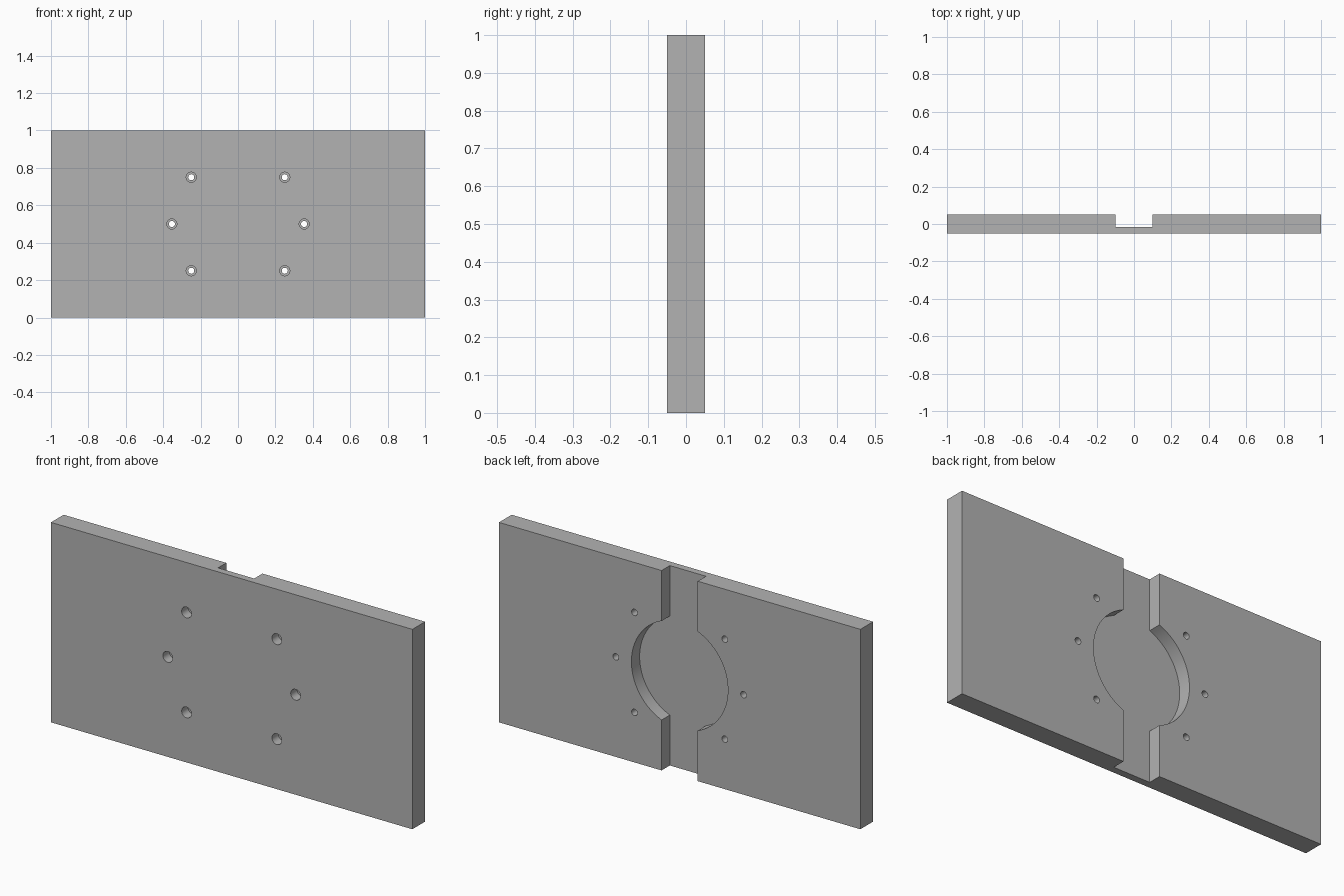
import bpy, bmesh, math

cube = bpy.data.objects.get("Cube")
if cube:
    bpy.data.objects.remove(cube, do_unlink=True)

WIDTH, HEIGHT, HALF_DEPTH = 2.0, 1.0, 0.05
MID = HEIGHT / 2
FLOOR_Y = -0.015       # floor of the channel and round pocket
CHANNEL = 0.1          # half width of the channel
POCKET = 0.267         # radius of the round pocket
BOLT_RING = 0.25 * math.sqrt(2)

steel = bpy.data.materials.new("plain grey")
steel.use_nodes = True
grey = (0.45, 0.45, 0.45, 1)
steel.diffuse_color = grey
steel.node_tree.nodes["Principled BSDF"].inputs["Base Color"].default_value = grey


def prism(name, outlines, y0, y1):
    """Extrude closed x-z outlines from y0 to y1."""
    bm = bmesh.new()
    for outline in outlines:
        face = bm.faces.new([bm.verts.new((x, y0, z)) for x, z in outline])
        ext = bmesh.ops.extrude_face_region(bm, geom=[face])
        verts = [g for g in ext["geom"] if isinstance(g, bmesh.types.BMVert)]
        bmesh.ops.translate(bm, verts=verts, vec=(0, y1 - y0, 0))
    bmesh.ops.recalc_face_normals(bm, faces=bm.faces)
    mesh = bpy.data.meshes.new(name)
    bm.to_mesh(mesh)
    bm.free()
    mesh.materials.append(steel)
    obj = bpy.data.objects.new(name, mesh)
    bpy.context.collection.objects.link(obj)
    return obj


def arc(cx, cz, r, start, end, steps):
    return [(cx + r * math.cos(a), cz + r * math.sin(a))
            for a in (start + (end - start) * i / steps for i in range(steps + 1))]


def circles(r):
    """One circle at each of the six bolt positions."""
    angles = [math.radians(d) for d in (0, 45, 135, 180, 225, 315)]
    return [arc(BOLT_RING * math.cos(a), MID + BOLT_RING * math.sin(a), r,
                0, math.tau, 32)[:-1] for a in angles]


# Flat plate
w = WIDTH / 2
plate = prism("mounting_plate", [[(-w, 0), (w, 0), (w, HEIGHT), (-w, HEIGHT)]],
              -HALF_DEPTH, HALF_DEPTH)

# Vertical channel merged with the round pocket
side = math.acos(CHANNEL / POCKET)
pocket_outline = (
    [(-CHANNEL, -0.1), (CHANNEL, -0.1)]
    + arc(0, MID, POCKET, -side, side, 40)
    + [(CHANNEL, HEIGHT + 0.1), (-CHANNEL, HEIGHT + 0.1)]
    + arc(0, MID, POCKET, math.pi - side, math.pi + side, 40))

cutters = [
    prism("pocket_cutter", [pocket_outline], FLOOR_Y, 0.1),
    prism("counterbore_cutter", circles(0.027), -0.1, 0),
    prism("bolt_hole_cutter", circles(0.016), -0.2, 0.2),
]

# Cut the plate, then drop the cutters
bpy.ops.object.select_all(action="DESELECT")
plate.select_set(True)
bpy.context.view_layer.objects.active = plate
for cutter in cutters:
    cutter.hide_render = True
    mod = plate.modifiers.new(cutter.name, "BOOLEAN")
    mod.operation = "DIFFERENCE"
    mod.solver = "EXACT"
    mod.object = cutter
    bpy.ops.object.modifier_apply(modifier=mod.name)
    bpy.data.objects.remove(cutter, do_unlink=True)

bpy.ops.object.shade_smooth_by_angle(angle=math.radians(30))
